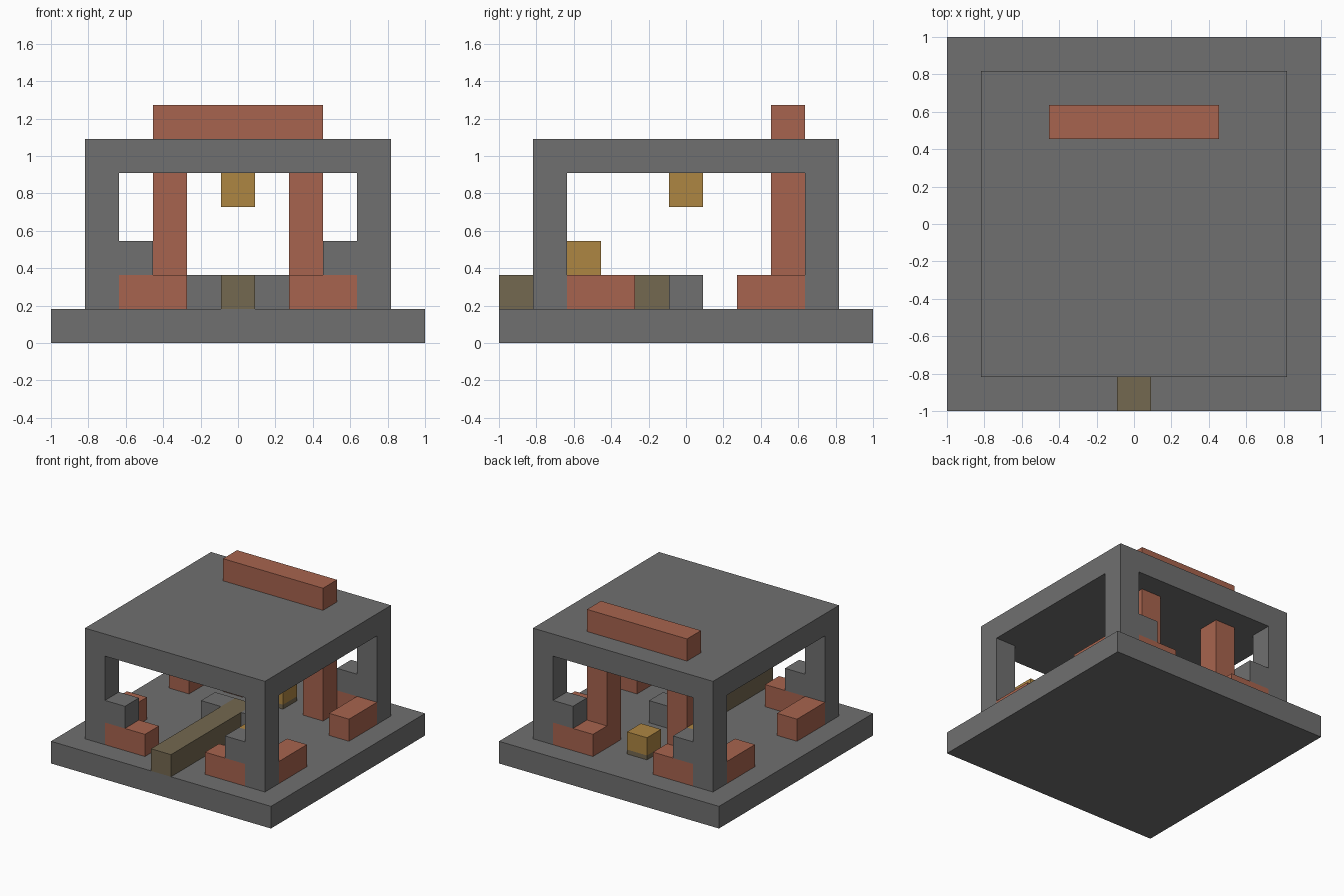
import bpy

if "Cube" in bpy.data.objects:
    bpy.data.objects.remove(bpy.data.objects["Cube"], do_unlink=True)

U = 2 / 11  # size of one block


def material(name, rgb):
    m = bpy.data.materials.new(name)
    m.use_nodes = True
    m.diffuse_color = (*rgb, 1)
    m.node_tree.nodes["Principled BSDF"].inputs["Base Color"].default_value = (*rgb, 1)
    return m


stone = material("grey stone", (0.162, 0.162, 0.162))
clay = material("terracotta", (0.39, 0.127, 0.077))
gold = material("ochre", (0.42, 0.238, 0.055))
wood = material("dull brown", (0.174, 0.138, 0.08))


def block(name, mat, x, y, z):
    """Box over (first, last) block indices in x and y, and (bottom, top) heights in z."""
    bpy.ops.mesh.primitive_cube_add(size=1)
    ob = bpy.context.object
    ob.name = name
    ob.location = ((x[0] + x[1]) / 2 * U, (y[0] + y[1]) / 2 * U, (z[0] + z[1]) / 2 * U)
    ob.scale = ((x[1] - x[0] + 1) * U, (y[1] - y[0] + 1) * U, (z[1] - z[0]) * U)
    bpy.ops.object.transform_apply(location=True, rotation=False, scale=True)
    ob.data.materials.append(mat)
    return ob


def span(a, b, side):
    return tuple(sorted((a * side, b * side)))


# Floor, roof and roof ridge
block("floor_slab", stone, (-5, 5), (-5, 5), (0, 1))
block("roof_slab", stone, (-4, 4), (-4, 4), (5, 6))
block("roof_bar", clay, (-2, 2), (3, 3), (6, 7))

# Corners: post, step beside it, low walls running both ways
for sx, x_name in ((1, "left"), (-1, "right")):
    for sy, y_name in ((-1, "front"), (1, "back")):
        tag = f"{y_name}_{x_name}"
        block(f"post_{tag}", stone, span(4, 4, sx), span(4, 4, sy), (1, 5))
        block(f"step_{tag}", stone, span(3, 3, sx), span(4, 4, sy), (2, 3))
        block(f"low_wall_{tag}", clay, span(2, 3, sx), span(4, 4, sy), (1, 2))
        block(f"side_wall_{tag}", clay, span(4, 4, sx), span(2, 3, sy), (1, 2))
    # Inner columns and the blocks beside the path
    block(f"column_{x_name}", clay, span(2, 2, sx), (3, 3), (1, 5))
    block(f"path_block_{x_name}", stone, span(1, 1, sx), (0, 0), (1, 2))
    # Wall lamps on opposite corners
    block(f"wall_lamp_{x_name}", gold, span(3, 3, sx), span(-3, -3, sx), (2, 3))

# Path, hanging lamp and standing lamp
block("path_beam", wood, (0, 0), (-5, 0), (1, 2))
block("hanging_lamp", gold, (0, 0), (0, 0), (4, 5))
block("standing_lamp_base", wood, (0, 0), (3, 3), (1, 1.2))
block("standing_lamp", gold, (0, 0), (3, 3), (1.2, 2))
